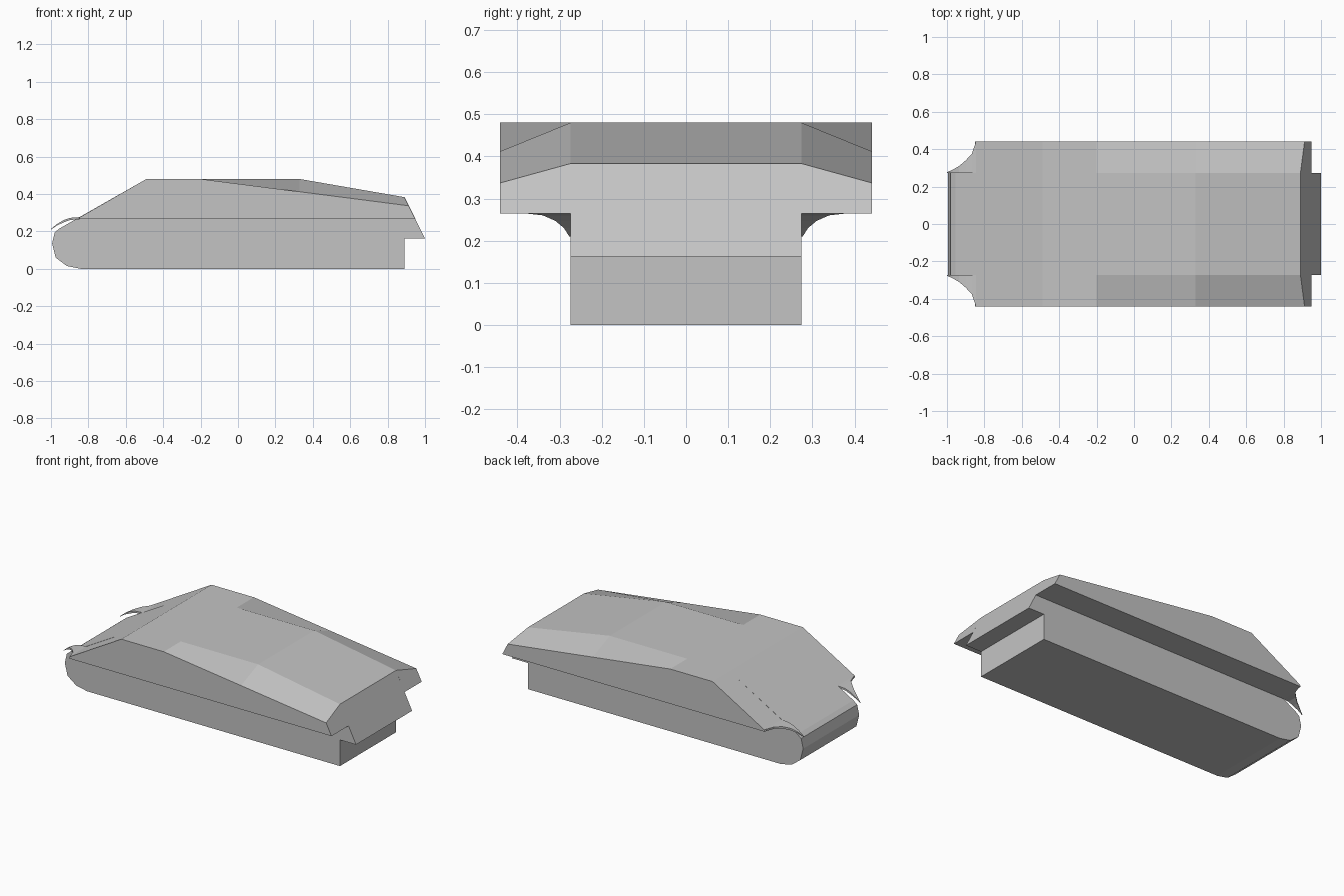
import bpy, bmesh

if "Cube" in bpy.data.objects:
    bpy.data.objects.remove(bpy.data.objects["Cube"])

grey = bpy.data.materials.new("plain grey")
grey.diffuse_color = (0.55, 0.55, 0.55, 1)
grey.use_nodes = True
grey.node_tree.nodes["Principled BSDF"].inputs["Base Color"].default_value = grey.diffuse_color

INNER, OUTER = 0.274, 0.441   # half widths of lower hull and of upper hull


def loft(name, rings):
    """Closed solid through matching rings of points."""
    bm = bmesh.new()
    loops = [[bm.verts.new(p) for p in ring] for ring in rings]
    n = len(loops[0])
    for a, b in zip(loops, loops[1:]):
        for i in range(n):
            j = (i + 1) % n
            bm.faces.new((a[i], a[j], b[j], b[i]))
    bm.faces.new(loops[0])
    bm.faces.new(loops[-1])
    bmesh.ops.recalc_face_normals(bm, faces=bm.faces)
    mesh = bpy.data.meshes.new(name)
    bm.to_mesh(mesh)
    bm.free()
    mesh.materials.append(grey)
    obj = bpy.data.objects.new(name, mesh)
    bpy.context.collection.objects.link(obj)
    return obj


def at_y(profile, y):
    return [(x, y, z) for x, z in profile]


# Central hull: rounded nose, sloped glacis, overhanging tail
hull = [(-0.84, 0), (0.89, 0), (0.89, 0.162), (1.0, 0.162), (0.89, 0.383),
        (0.33, 0.48), (-0.49, 0.48), (-0.955, 0.215), (-0.98, 0.195),
        (-1.0 + 0.006, 0.135), (-0.975, 0.06), (-0.915, 0.015)]
loft("central_hull", [at_y(hull, -INNER), at_y(hull, INNER)])

# Side sponsons with the rear top edge sloping down outwards
near = [(-0.862, 0.265), (-0.845, 0.276), (-0.49, 0.48), (-0.2, 0.48),
        (0.33, 0.48), (0.89, 0.383), (0.949, 0.265)]
far = [(-0.85, 0.265), (-0.845, 0.276), (-0.49, 0.48), (-0.2, 0.48),
       (0.33, 0.412), (0.912, 0.337), (0.949, 0.265)]

# Thin curved mudguards ahead of the sponsons: x, outer y, top z, thickness
guard = [(-0.845, 0.440, 0.276, 0.011), (-0.867, 0.375, 0.275, 0.011),
         (-0.90, 0.340, 0.272, 0.012), (-0.935, 0.310, 0.259, 0.012),
         (-0.97, 0.290, 0.238, 0.008), (-1.0, 0.277, 0.213, 0.003)]

for side, s in (("right", -1), ("left", 1)):
    loft(side + "_sponson", [at_y(near, s * INNER), at_y(far, s * OUTER)])
    loft(side + "_mudguard",
         [[(x, s * INNER, z), (x, s * y, z), (x, s * y, z - t), (x, s * INNER, z - t)]
          for x, y, z, t in guard])
